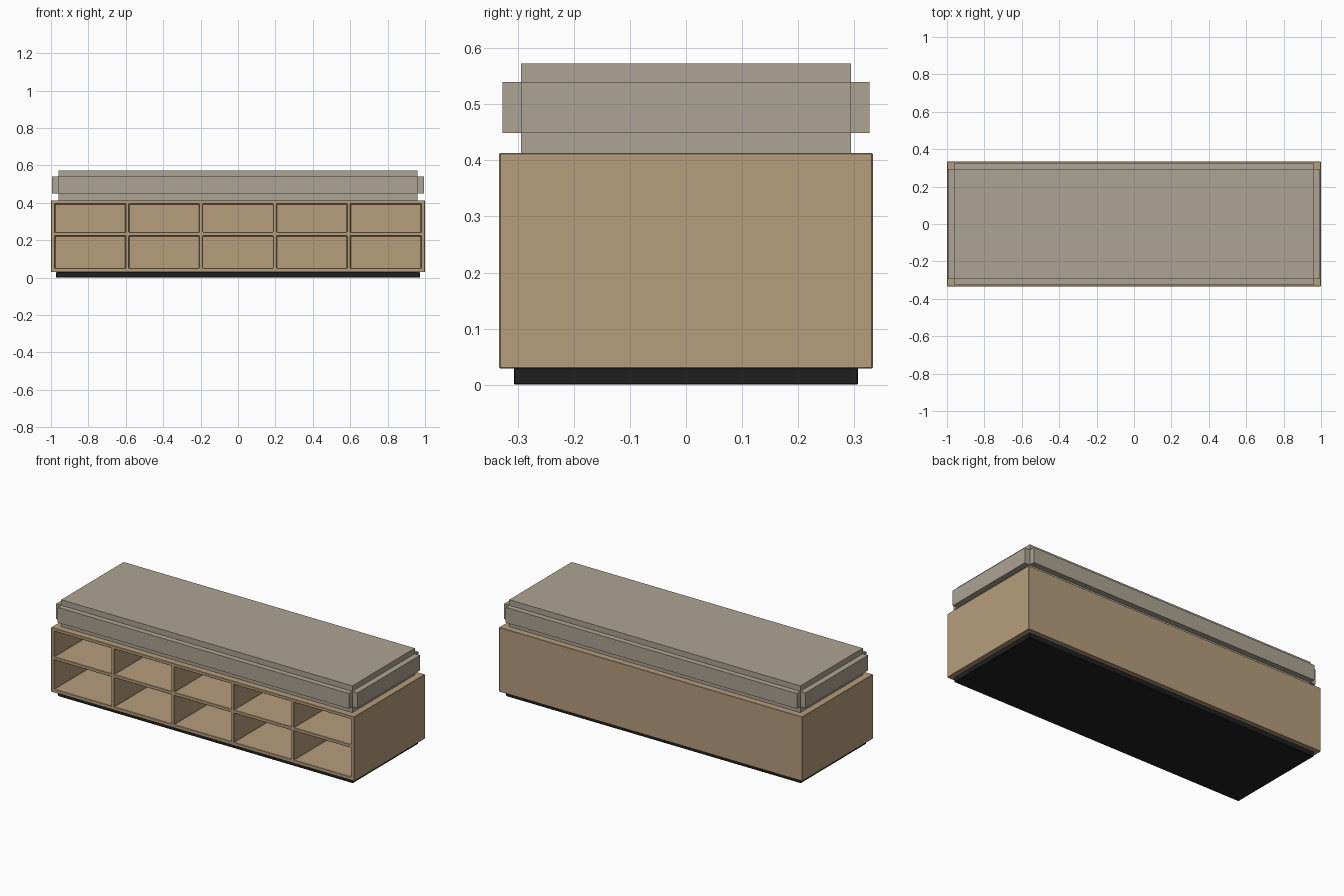
import bpy, bmesh
from mathutils import Vector

if "Cube" in bpy.data.objects:
    bpy.data.objects.remove(bpy.data.objects["Cube"])


def material(name, col):
    m = bpy.data.materials.new(name)
    m.diffuse_color = (*col, 1)
    m.use_nodes = True
    m.node_tree.nodes["Principled BSDF"].inputs["Base Color"].default_value = m.diffuse_color
    return m


wood = material("oak wood", (0.468, 0.337, 0.202))
fabric = material("grey fabric", (0.413, 0.366, 0.292))
black = material("black plinth", (0.014, 0.014, 0.014))


def finish(bm, name, mat, bevel=0):
    bmesh.ops.recalc_face_normals(bm, faces=bm.faces[:])
    me = bpy.data.meshes.new(name)
    bm.to_mesh(me)
    bm.free()
    me.materials.append(mat)
    ob = bpy.data.objects.new(name, me)
    bpy.context.collection.objects.link(ob)
    if bevel:
        mod = ob.modifiers.new("soft_edges", 'BEVEL')
        mod.width = bevel
        mod.segments = 1
        mod.limit_method = 'ANGLE'
    return ob


def prism(hx, hy, levels):
    """Rectangular prism with edge rings at the given heights."""
    bm = bmesh.new()
    rings = [[bm.verts.new((x * hx, y * hy, z))
              for x, y in ((-1, -1), (1, -1), (1, 1), (-1, 1))] for z in levels]
    bm.faces.new(rings[0][::-1])
    bm.faces.new(rings[-1])
    sides = [[bm.faces.new((a[i], a[(i + 1) % 4], b[(i + 1) % 4], b[i])) for i in range(4)]
             for a, b in zip(rings, rings[1:])]
    return bm, sides


# plinth
bm, _ = prism(0.972, 0.307, (0, 0.03))
finish(bm, "plinth", black, 0.002)

# cabinet: front frame grid, cubbies pushed in, outer border pulled to the back
HY, BACK = 0.333, 0.02
cell, wall = 0.376, 0.019
xs = [-1]
for i in range(5):
    x = (i - 2) * (cell + wall)
    xs += [x - cell / 2, x + cell / 2]
xs.append(1)
zs = [0.029, 0.050, 0.223, 0.243, 0.394, 0.413]
bm = bmesh.new()
grid = [[bm.verts.new((x, -HY, z)) for x in xs] for z in zs]
cubbies = []
for j in range(len(zs) - 1):
    for i in range(len(xs) - 1):
        f = bm.faces.new((grid[j][i], grid[j][i + 1], grid[j + 1][i + 1], grid[j + 1][i]))
        if i % 2 and j % 2:
            cubbies.append(f)
border = [e for e in bm.edges if e.is_boundary]
out = bmesh.ops.extrude_edge_only(bm, edges=border)["geom"]
for v in out:
    if isinstance(v, bmesh.types.BMVert):
        v.co.y = HY
bmesh.ops.contextual_create(bm, geom=[e for e in out if isinstance(e, bmesh.types.BMEdge)])
for f in cubbies:
    new = bmesh.ops.extrude_face_region(bm, geom=[f])["geom"]
    for v in new:
        if isinstance(v, bmesh.types.BMVert):
            v.co.y = HY - BACK
    if f.is_valid:
        bmesh.ops.delete(bm, geom=[f], context='FACES_ONLY')
finish(bm, "cabinet", wood, 0.002)

# cushion: core block with a raised band on each of its four sides
bm, sides = prism(0.96, 0.294, (0.413, 0.449, 0.540, 0.573))
for f, n, d in zip(sides[1], ((0, -1), (1, 0), (0, 1), (-1, 0)), (0.033, 0.034) * 2):
    new = bmesh.ops.extrude_face_region(bm, geom=[f])["geom"]
    for v in new:
        if isinstance(v, bmesh.types.BMVert):
            v.co += Vector((*n, 0)) * d
    if f.is_valid:
        bmesh.ops.delete(bm, geom=[f], context='FACES_ONLY')
finish(bm, "cushion", fabric)
